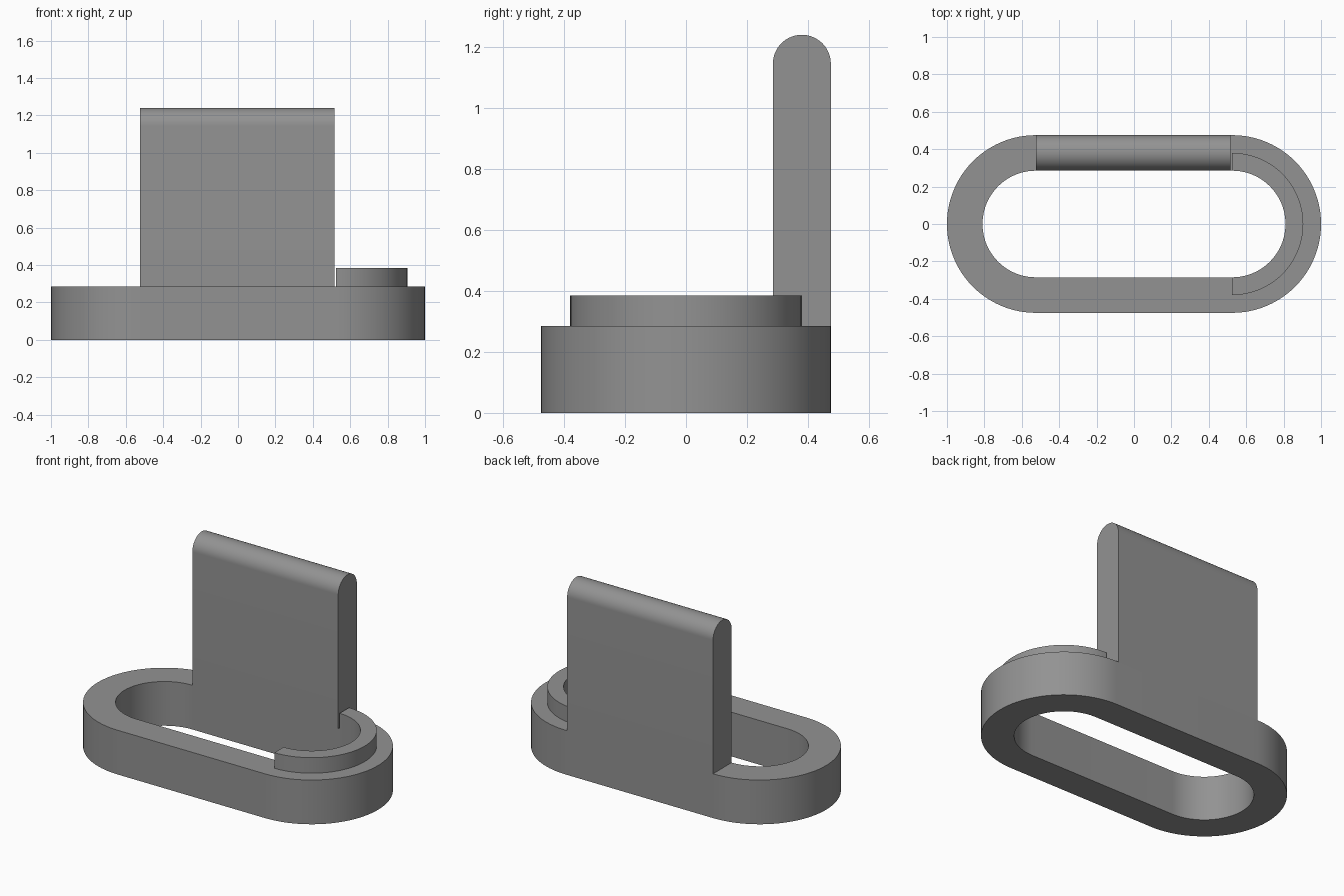
import bpy, bmesh, math
from mathutils import Vector

if "Cube" in bpy.data.objects:
    bpy.data.objects.remove(bpy.data.objects["Cube"])

R_OUT, R_MID, R_IN = 0.475, 0.38, 0.285   # outer, lip and inner radii
CX = 0.525                                # centre of each rounded end
BASE_H, LIP_H, TOP = 0.285, 0.385, 1.24
SEG = 48

grey = bpy.data.materials.new("plain grey")
grey.diffuse_color = (0.29, 0.29, 0.29, 1)
grey.use_nodes = True
grey.node_tree.nodes["Principled BSDF"].inputs["Base Color"].default_value = grey.diffuse_color


def arc(cx, cy, r, start, end, n=SEG):
    return [(cx + r * math.cos(start + (end - start) * i / n),
             cy + r * math.sin(start + (end - start) * i / n)) for i in range(n + 1)]


def finish(name, bm):
    bmesh.ops.recalc_face_normals(bm, faces=bm.faces[:])
    mesh = bpy.data.meshes.new(name)
    bm.to_mesh(mesh)
    bm.free()
    mesh.materials.append(grey)
    obj = bpy.data.objects.new(name, mesh)
    bpy.context.collection.objects.link(obj)
    bpy.ops.object.select_all(action='DESELECT')
    obj.select_set(True)
    bpy.context.view_layer.objects.active = obj
    bpy.ops.object.shade_smooth_by_angle(angle=math.radians(30))
    return obj


def band(name, outer, inner, z0, z1, closed):
    """Solid strip between two matching outlines, as a loop or with end caps."""
    bm = bmesh.new()
    rings = [[bm.verts.new((x, y, z)) for x, y in pts]
             for pts, z in ((outer, z0), (outer, z1), (inner, z1), (inner, z0))]
    n = len(outer)
    for i in range(n if closed else n - 1):
        j = (i + 1) % n
        for k in range(4):
            a, b = rings[k], rings[(k + 1) % 4]
            bm.faces.new((a[i], a[j], b[j], b[i]))
    if not closed:
        for i in (0, n - 1):
            bm.faces.new([r[i] for r in rings])
    return finish(name, bm)


def stadium(r):
    q = math.pi / 2
    return arc(CX, 0, r, -q, q) + arc(-CX, 0, r, q, 3 * q)


# Oval base ring
band("base_ring", stadium(R_OUT), stadium(R_IN), 0, BASE_H, True)

# Raised half-round lip on the right end
half = (-math.pi / 2, math.pi / 2)
band("raised_lip", arc(CX, 0, R_MID, *half), arc(CX, 0, R_IN, *half),
     BASE_H, LIP_H, False)

# Upright panel with a rounded top, extruded along x
rad = (R_OUT - R_IN) / 2
profile = [(R_IN, BASE_H), (R_OUT, BASE_H)] + arc(R_MID, TOP - rad, rad, 0, math.pi, 32)
bm = bmesh.new()
face = bm.faces.new([bm.verts.new((-CX, y, z)) for y, z in profile])
ext = bmesh.ops.extrude_face_region(bm, geom=[face], use_keep_orig=True)
bmesh.ops.translate(bm, vec=Vector((CX + 0.515, 0, 0)),
                    verts=[v for v in ext["geom"] if isinstance(v, bmesh.types.BMVert)])
finish("upright_panel", bm)
